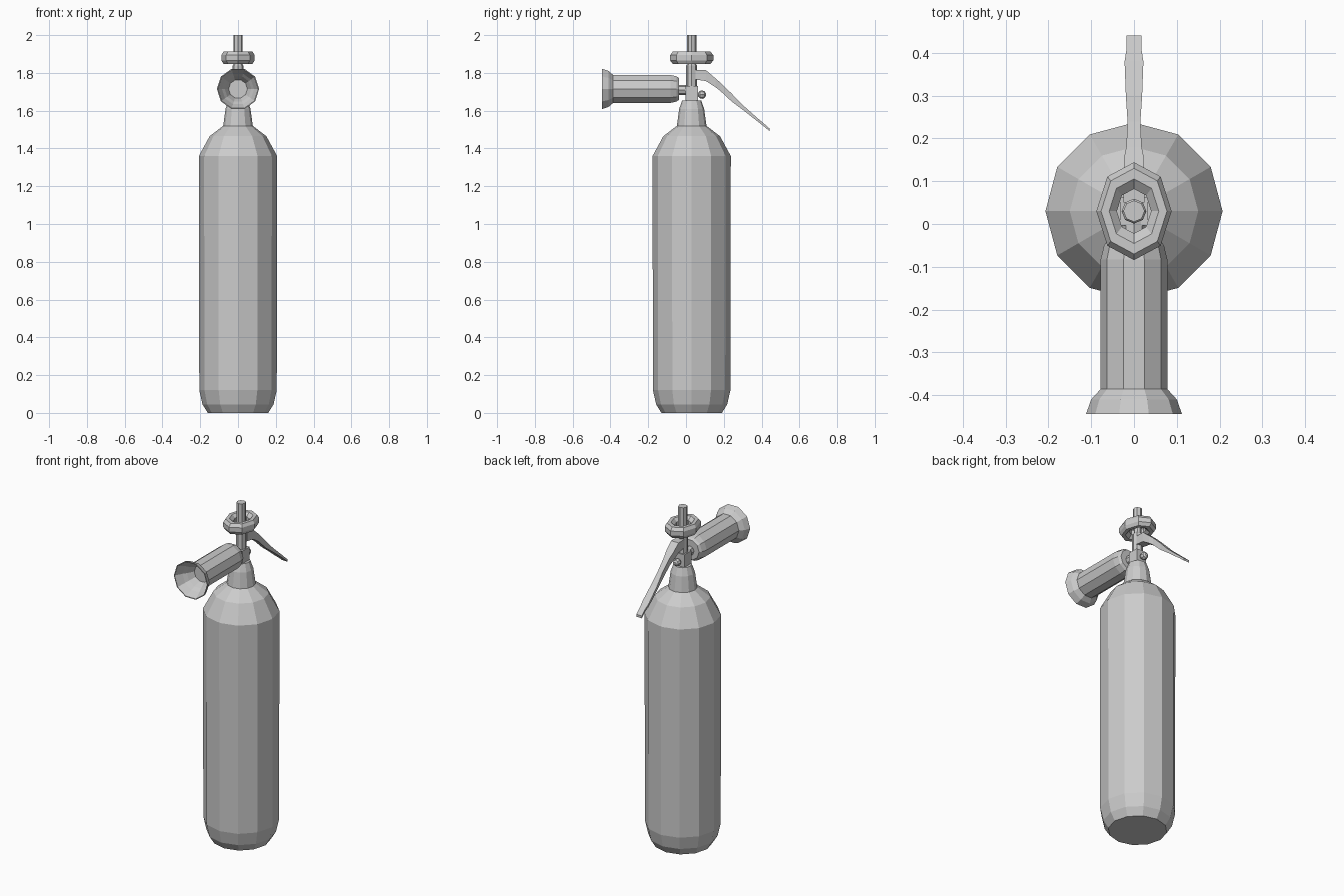
import bpy, bmesh, math
from mathutils import Matrix, Vector

if "Cube" in bpy.data.objects:
    bpy.data.objects.remove(bpy.data.objects["Cube"])

AXIS_Y = 0.03  # centre line of the tank


def finish(name, bm, matrix):
    bmesh.ops.recalc_face_normals(bm, faces=bm.faces)
    mesh = bpy.data.meshes.new(name)
    bm.to_mesh(mesh)
    bm.free()
    mesh.transform(matrix)
    obj = bpy.data.objects.new(name, mesh)
    bpy.context.collection.objects.link(obj)
    return obj


def lathe(name, profile, sides, matrix, sy=1.0, closed=False, turn=0.0):
    """Revolve (radius, height) points around z; cap the ends or close the loop."""
    bm = bmesh.new()
    rings = []
    for r, h in profile:
        rings.append([bm.verts.new((r * math.cos(turn + math.tau * i / sides),
                                    sy * r * math.sin(turn + math.tau * i / sides), h))
                      for i in range(sides)])
    pairs = list(zip(rings, rings[1:]))
    if closed:
        pairs.append((rings[-1], rings[0]))
    else:
        bm.faces.new(rings[0])
        bm.faces.new(rings[-1])
    for a, b in pairs:
        for i in range(sides):
            j = (i + 1) % sides
            bm.faces.new((a[i], a[j], b[j], b[i]))
    return finish(name, bm, matrix)


UP = Matrix.Translation((0, AXIS_Y, 0))


def forward(z):
    # Lathe height runs along -y
    return Matrix.Translation((0, 0, z)) @ Matrix.Rotation(math.radians(90), 4, 'X')


# Tank and neck
lathe("tank", [(0.16, 0), (0.188, 0.045), (0.205, 0.12), (0.207, 1.36),
               (0.15, 1.465), (0.078, 1.52)], 12, UP)
lathe("neck", [(0.079, 1.515), (0.066, 1.61), (0.05, 1.655)], 12, UP)

# Valve block
bm = bmesh.new()
bmesh.ops.create_cube(bm, size=1)
bmesh.ops.scale(bm, vec=(0.066, 0.066, 0.08), verts=bm.verts)
finish("valve_block", bm, Matrix.Translation((0, AXIS_Y, 1.69)))

# Stem and elliptical hand ring
lathe("stem", [(0.029, 1.72), (0.029, 1.838), (0.02, 1.85), (0.02, 1.87),
               (0.025, 1.88), (0.025, 2.0)], 8, UP)
lathe("hand_ring", [(0.088, 1.866), (0.088, 1.894), (0.077, 1.912), (0.058, 1.912),
                    (0.04, 1.894), (0.04, 1.866), (0.058, 1.848), (0.077, 1.848)],
      8, UP, sy=1.3, closed=True)

# Discharge horn, hollow at the mouth
lathe("horn", [(0.06, 0.037), (0.07, 0.05), (0.078, 0.083), (0.078, 0.386),
               (0.1, 0.41), (0.112, 0.444), (0.107, 0.444), (0.085, 0.4),
               (0.07, 0.38), (0.05, 0.34)], 10, forward(1.715))
lathe("horn_connector", [(0.027, -0.01), (0.027, 0.045)], 8, forward(1.71))

# Side knob behind the block
lathe("rear_knob", [(0.01, -0.055), (0.01, -0.066), (0.02, -0.074),
                    (0.022, -0.086), (0.018, -0.098), (0.008, -0.105)], 8, forward(1.685))

# Lever: (y, z top, z bottom, half width) stations
stations = [(0.05, 1.815, 1.765, 0.024), (0.105, 1.815, 1.757, 0.025),
            (0.155, 1.772, 1.725, 0.023), (0.18, 1.75, 1.706, 0.018),
            (0.24, 1.692, 1.65, 0.015), (0.30, 1.63, 1.605, 0.019),
            (0.38, 1.559, 1.542, 0.022), (0.405, 1.538, 1.523, 0.018),
            (0.441, 1.507, 1.493, 0.018)]
bm = bmesh.new()
rings = [[bm.verts.new(c) for c in ((-w, y, t), (w, y, t), (w, y, b), (-w, y, b))]
         for y, t, b, w in stations]
for a, b in zip(rings, rings[1:]):
    for i in range(4):
        j = (i + 1) % 4
        bm.faces.new((a[i], a[j], b[j], b[i]))
bm.faces.new(rings[0])
bm.faces.new(rings[-1])
finish("squeeze_lever", bm, Matrix.Identity(4))
